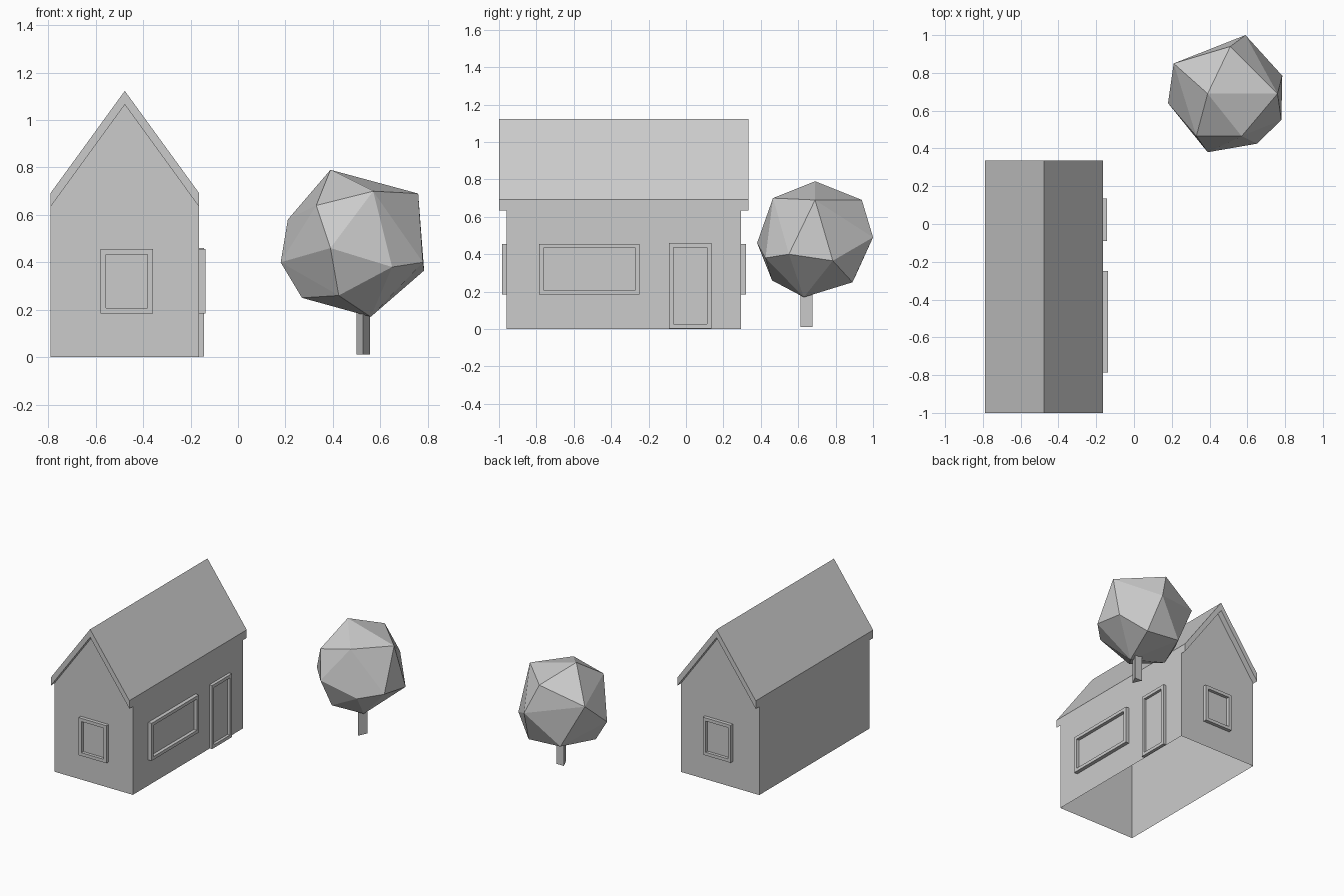
import bpy, bmesh

cube = bpy.data.objects.get("Cube")
if cube:
    bpy.data.objects.remove(cube, do_unlink=True)

# One plain grey for everything
grey = bpy.data.materials.new("plain grey")
grey.use_nodes = True
colour = (0.6, 0.6, 0.6, 1)
grey.diffuse_color = colour
grey.node_tree.nodes["Principled BSDF"].inputs["Base Color"].default_value = colour


def finish(bm, name):
    bmesh.ops.recalc_face_normals(bm, faces=bm.faces)
    mesh = bpy.data.meshes.new(name)
    bm.to_mesh(mesh)
    bm.free()
    mesh.materials.append(grey)
    obj = bpy.data.objects.new(name, mesh)
    bpy.context.collection.objects.link(obj)
    return obj


def prism(name, profile, y0, y1, skip=()):
    """Extrude an (x, z) profile along y, leaving out the listed sides."""
    bm = bmesh.new()
    ends = [[bm.verts.new((x, y, z)) for x, z in profile] for y in (y0, y1)]
    for end in ends:
        bm.faces.new(end)
    n = len(profile)
    for i in range(n):
        if i not in skip:
            j = (i + 1) % n
            bm.faces.new((ends[0][i], ends[0][j], ends[1][j], ends[1][i]))
    return finish(bm, name)


def framed_panel(name, place, u0, u1, z0, z1, depth, border=0.023):
    """Raised frame on a wall with a sunken pane; place maps (along, out, z)."""
    bm = bmesh.new()
    rings = []
    for inset, out in ((0, 0), (0, depth), (border, depth), (border, 0.003)):
        a, b, low, high = u0 + inset, u1 - inset, z0 + inset, z1 - inset
        corners = ((a, low), (b, low), (b, high), (a, high))
        rings.append([bm.verts.new(place(u, out, z)) for u, z in corners])
    for r, s in zip(rings, rings[1:]):
        for i in range(4):
            j = (i + 1) % 4
            bm.faces.new((r[i], r[j], s[j], s[i]))
    bm.faces.new(rings[-1])
    return finish(bm, name)


# House: open-bottomed walls and a thick gabled roof
left, right, ridge = -0.79, -0.165, -0.4775
front, back = -0.96, 0.295
eave, peak, thick = 0.635, 1.065, 0.058
prism("house_walls",
      [(left, 0), (right, 0), (right, eave), (ridge, peak), (left, eave)],
      front, back, skip=(0, 2, 3))
prism("roof",
      [(left, eave), (ridge, peak), (right, eave),
       (right, eave + thick), (ridge, peak + thick), (left, eave + thick)],
      front - 0.04, back + 0.04)

# Windows and door
framed_panel("front_window", lambda u, d, z: (u, front - d, z),
             -0.58, -0.358, 0.185, 0.455, 0.025)
framed_panel("back_window", lambda u, d, z: (u, back + d, z),
             -0.58, -0.358, 0.185, 0.455, 0.025)
side = lambda u, d, z: (right + d, u, z)
framed_panel("side_window", side, -0.785, -0.248, 0.185, 0.455, 0.027)
framed_panel("door", side, -0.09, 0.135, 0.003, 0.46, 0.022)

# Tree trunk: three-sided post
bm = bmesh.new()
bmesh.ops.create_cone(bm, cap_ends=True, segments=3,
                      radius1=0.035, radius2=0.035, depth=0.26)
# Point one corner to the front
front_corner = min(bm.verts, key=lambda v: v.co.y).co
if abs(front_corner.x) > 0.01:
    for v in bm.verts:
        v.co.y = -v.co.y
bmesh.ops.scale(bm, vec=(0.96, 1.2, 1), verts=bm.verts)
bmesh.ops.translate(bm, vec=(0.528, 0.655, 0.14), verts=bm.verts)
finish(bm, "tree_trunk")

# Tree crown: faceted hull around a few points
crown = [
    (0.39, 0.69, 0.79), (0.57, 0.465, 0.7), (0.76, 0.69, 0.69),
    (0.51, 0.94, 0.69), (0.33, 0.465, 0.64), (0.21, 0.85, 0.58),
    (0.59, 1, 0.49), (0.39, 0.38, 0.46), (0.18, 0.64, 0.4),
    (0.65, 0.425, 0.38), (0.78, 0.55, 0.4), (0.785, 0.785, 0.365),
    (0.63, 0.89, 0.25), (0.37, 0.9, 0.27), (0.27, 0.64, 0.25),
    (0.425, 0.46, 0.26), (0.56, 0.63, 0.17),
]
bm = bmesh.new()
for point in crown:
    bm.verts.new(point)
bmesh.ops.convex_hull(bm, input=bm.verts)
finish(bm, "tree_crown")
